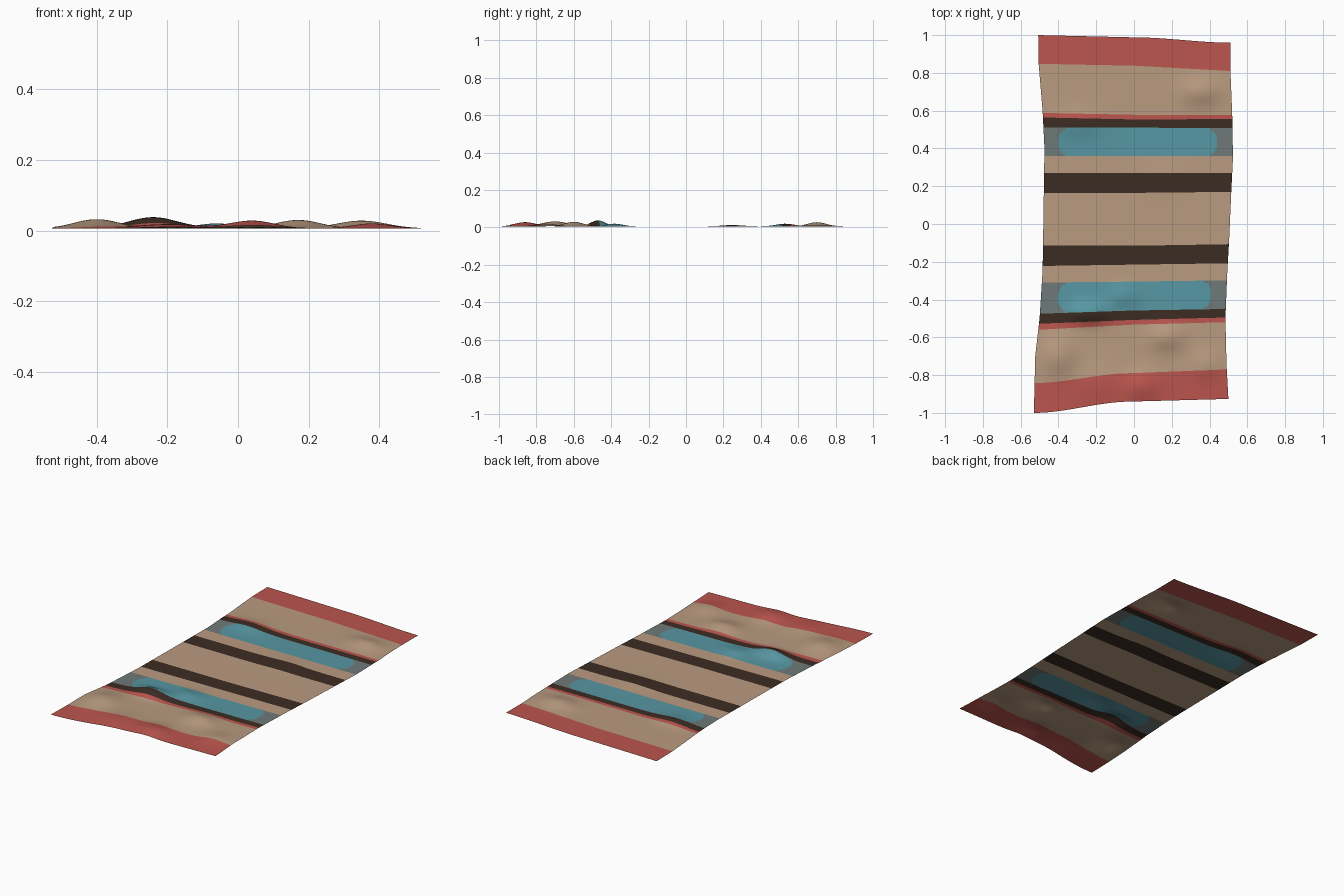
import bpy, bmesh, math

if "Cube" in bpy.data.objects:
    bpy.data.objects.remove(bpy.data.objects["Cube"])


def material(name, rgb):
    lin = [((c / 255 + 0.055) / 1.055) ** 2.4 for c in rgb]
    m = bpy.data.materials.new(name)
    m.diffuse_color = (*lin, 1)
    m.use_nodes = True
    m.node_tree.nodes["Principled BSDF"].inputs["Base Color"].default_value = m.diffuse_color
    return m


MATS = [material("red wool", (188, 85, 78)), material("tan wool", (185, 155, 128)),
        material("dark brown wool", (60, 44, 35)), material("teal wool", (87, 151, 163)),
        material("grey wool", (110, 122, 120))]
RED, TAN, DARK, TEAL, GREY = range(5)

# Stripe borders from back to front: y at left edge, middle, right edge
BORDERS = [(1.0, .988, .96), (.848, .838, .81), (.588, .578, .578), (.564, .553, .556),
           (.51, .51, .508), (.36, .36, .36), (.27, .27, .27), (.165, .165, .17),
           (-.115, -.115, -.107), (-.222, -.215, -.208), (-.31, -.305, -.298),
           (-.475, -.458, -.45), (-.528, -.508, -.495), (-.56, -.533, -.52),
           (-.842, -.79, -.77), (-1.0, -.94, -.926)]
STRIPES = [RED, TAN, RED, DARK, TEAL, TAN, DARK, TAN, DARK, TAN, TEAL, DARK, RED, TAN, RED]

# Side outlines as (y, x)
LEFT = [(-1, -.53), (-.7, -.523), (-.5, -.5), (-.25, -.484), (0, -.48), (.4, -.474),
        (.6, -.484), (.85, -.505), (1, -.507)]
RIGHT = [(-.93, .5), (-.75, .49), (-.5, .484), (-.25, .494), (-.1, .503), (.17, .515),
         (.35, .524), (.58, .52), (.8, .511), (.96, .512)]

# Soft wrinkles: x, y, width x, width y, height
BUMPS = [(-.4, -.7, .09, .10, .026), (-.24, -.47, .10, .055, .032), (.04, -.86, .09, .08, .022),
         (.17, -.6, .09, .07, .024), (-.06, -.38, .08, .06, .014), (-.2, -.85, .12, .1, .012),
         (.35, .7, .1, .07, .022), (-.3, .53, .12, .07, .014), (.15, .25, .12, .08, .007),
         (.38, -.75, .08, .08, .014)]


def lerp_table(table, t):
    for (a, va), (b, vb) in zip(table, table[1:]):
        if t <= b:
            return va + (vb - va) * max(0, (t - a) / (b - a))
    return table[-1][1]


def border_y(row, s):
    # smooth ease between left, middle and right
    l, m, r = row
    def ease(a, b, u):
        return a + (b - a) * u * u * (3 - 2 * u)
    if s < .5:
        return ease(l, m, s * 2) if abs(l - m) > .03 else l + (m - l) * s * 2
    return ease(m, r, s * 2 - 1) if m > .9 else m + (r - m) * (s * 2 - 1)


def height(x, y):
    return .006 + sum(h * math.exp(-((x - cx) / wx) ** 2 - ((y - cy) / wy) ** 2)
                      for cx, cy, wx, wy, h in BUMPS)


# Rug sheet: rows follow the stripe borders
COLS = 120
bm = bmesh.new()
rows, kinds = [], []


def add_row(i, t):
    row = []
    for c in range(COLS + 1):
        s = c / COLS
        y = border_y(BORDERS[i], s) * (1 - t) + border_y(BORDERS[i + 1], s) * t
        x = lerp_table(LEFT, y) * (1 - s) + lerp_table(RIGHT, y) * s
        row.append(bm.verts.new((x, y, height(x, y))))
    rows.append(row)


for i, kind in enumerate(STRIPES):
    n = max(2, round((BORDERS[i][1] - BORDERS[i + 1][1]) / .013))
    for k in range(n):
        add_row(i, k / n)
        kinds.append((kind, i, (k + .5) / n))
add_row(len(STRIPES) - 1, 1)


def pad_material(x, t, back):
    # rounded teal panel between grey ends
    lo, hi = (-.4, .44) if back else (-.402, .41)
    rad, half = .065, .077
    dy = max(0, abs(t - .5) * 2 * half - (half - rad))
    dx = max(0, lo + rad - x, x - hi + rad)
    return TEAL if math.hypot(dx, dy) <= rad else GREY


for (kind, i, t), upper, lower in zip(kinds, rows, rows[1:]):
    for c in range(COLS):
        f = bm.faces.new((lower[c], lower[c + 1], upper[c + 1], upper[c]))
        f.smooth = True
        x = f.calc_center_median().x
        f.material_index = pad_material(x, t, i < 7) if kind == TEAL else kind

mesh = bpy.data.meshes.new("rug")
bm.to_mesh(mesh)
bm.free()
for m in MATS:
    mesh.materials.append(m)
rug = bpy.data.objects.new("rug", mesh)
bpy.context.collection.objects.link(rug)
